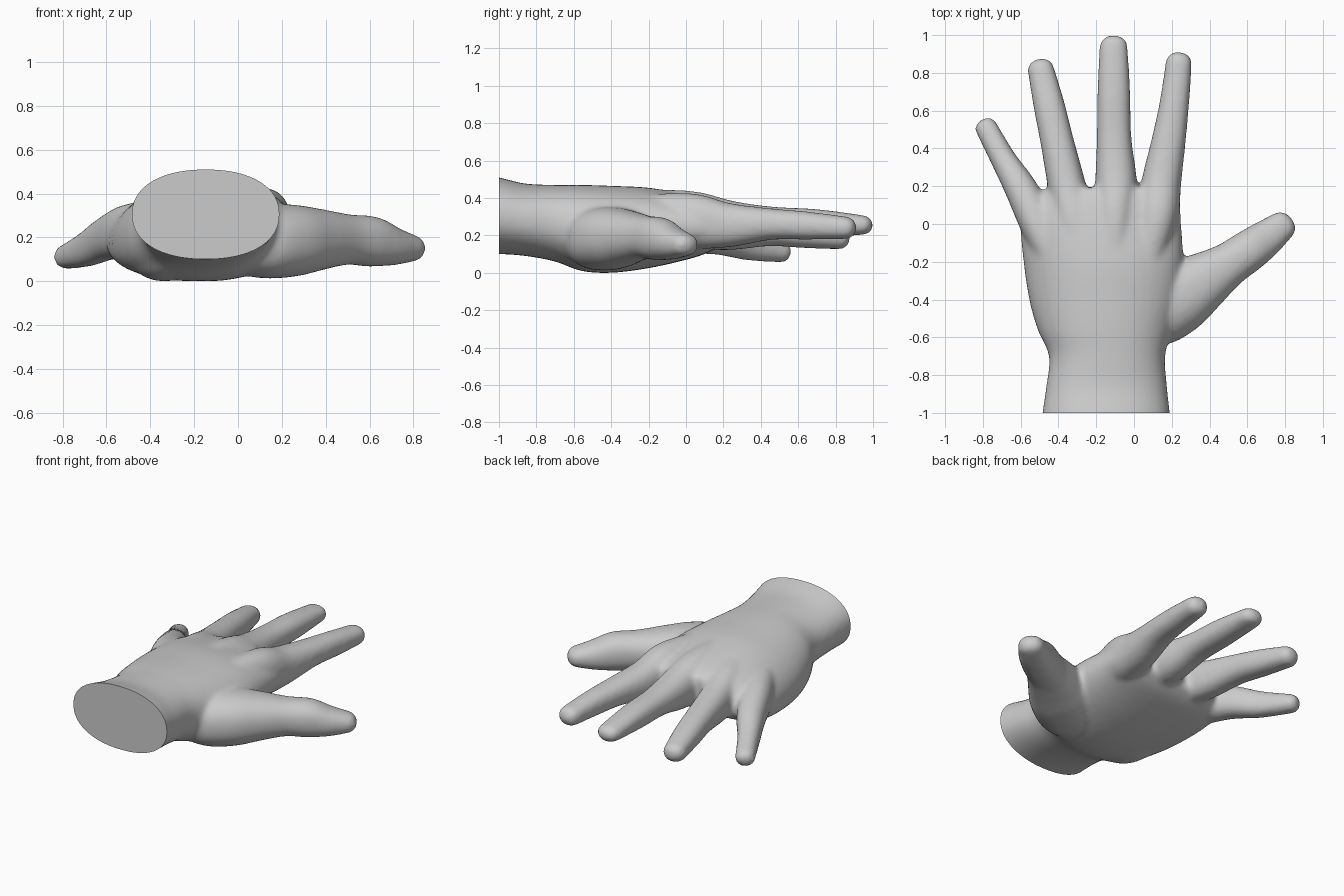
import bpy, bmesh, math
from mathutils import Vector

if "Cube" in bpy.data.objects:
    bpy.data.objects.remove(bpy.data.objects["Cube"])

SIDES = 40


def spline(rows, steps=6):
    """Catmull-Rom interpolation through rows of numbers."""
    out = []
    for i in range(len(rows) - 1):
        a, b = rows[max(i - 1, 0)], rows[i]
        c, d = rows[i + 1], rows[min(i + 2, len(rows) - 1)]
        for s in range(steps):
            t = s / steps
            out.append([0.5 * (2 * q + (r - p) * t + (2 * p - 5 * q + 4 * r - w) * t * t
                               + (3 * q - p - 3 * r + w) * t ** 3)
                        for p, q, r, w in zip(a, b, c, d)])
    out.append(list(rows[-1]))
    return out


def power(v, e):
    return math.copysign(abs(v) ** e, v)


def skin(bm, rings):
    """Bridge rings of points and close both ends."""
    loops = [[bm.verts.new(p) for p in ring] for ring in rings]
    for a, b in zip(loops, loops[1:]):
        for i in range(SIDES):
            j = (i + 1) % SIDES
            bm.faces.new((a[i], a[j], b[j], b[i]))
    bm.faces.new(loops[0][::-1])
    bm.faces.new(loops[-1])


def add_palm(bm, rows):
    """Rows: y, x left, x right, z low, z high, drop of the outer edge."""
    rings = []
    for y, x0, x1, z0, z1, drop in spline(rows):
        ring = []
        for i in range(SIDES):
            a = 2 * math.pi * i / SIDES
            u, v = power(math.cos(a), 0.9), power(math.sin(a), 0.9)
            z = (z0 + z1) / 2 + v * (z1 - z0) / 2 - drop * max(0, -u) ** 2
            ring.append(((x0 + x1) / 2 + u * (x1 - x0) / 2, y, z))
        rings.append(ring)
    skin(bm, rings)


def add_finger(bm, rows):
    """Rows: x, y, z, half width, half height. The end gets a blunt round tip."""
    pts = spline(rows)
    end, prev = pts[-1], pts[-2]
    step = (Vector(end[:3]) - Vector(prev[:3])).normalized()
    for t in (0.35, 0.65, 0.87, 0.97):
        k = math.sqrt(1 - t * t)
        pts.append(list(Vector(end[:3]) + step * end[3] * t * 0.75) + [end[3] * k, end[4] * k])
    rings = []
    for i, p in enumerate(pts):
        tan = (Vector(pts[min(i + 1, len(pts) - 1)][:3]) - Vector(pts[max(i - 1, 0)][:3])).normalized()
        side = tan.cross(Vector((0, 0, 1))).normalized()
        up = side.cross(tan)
        rings.append([Vector(p[:3])
                      + side * p[3] * power(math.cos(2 * math.pi * j / SIDES), 0.88)
                      + up * p[4] * power(math.sin(2 * math.pi * j / SIDES), 0.88)
                      for j in range(SIDES)])
    skin(bm, rings)


bm = bmesh.new()

# Wrist and palm, overshooting the wrist cut
add_palm(bm, [
    (-1.12, -0.50, 0.205, 0.11, 0.54, 0),
    (-1.00, -0.485, 0.19, 0.11, 0.52, 0),
    (-0.86, -0.465, 0.175, 0.10, 0.487, 0),
    (-0.70, -0.45, 0.165, 0.07, 0.48, 0.01),
    (-0.56, -0.51, 0.20, 0.02, 0.48, 0.03),
    (-0.40, -0.555, 0.24, 0.01, 0.475, 0.05),
    (-0.20, -0.585, 0.26, 0.035, 0.465, 0.07),
    (0.00, -0.60, 0.25, 0.08, 0.43, 0.07),
    (0.12, -0.56, 0.24, 0.12, 0.40, 0.06),
    (0.19, -0.46, 0.19, 0.17, 0.37, 0.05)])

# Heel pad on the outer side
add_finger(bm, [(-0.27, -0.62, 0.17, 0.11, 0.10), (-0.33, -0.48, 0.15, 0.15, 0.14),
                (-0.36, -0.28, 0.16, 0.15, 0.12), (-0.38, -0.10, 0.18, 0.12, 0.08)])

# Fingers, each starting inside the palm so that its knuckle shows
add_finger(bm, [(0.06, -0.25, 0.33, 0.07, 0.10), (0.12, 0.02, 0.29, 0.11, 0.145),
                (0.145, 0.22, 0.265, 0.105, 0.12), (0.185, 0.45, 0.27, 0.09, 0.085),
                (0.215, 0.65, 0.262, 0.078, 0.075), (0.238, 0.86, 0.25, 0.07, 0.06)])
add_finger(bm, [(-0.11, -0.25, 0.36, 0.07, 0.10), (-0.10, 0.02, 0.31, 0.10, 0.138),
                (-0.095, 0.22, 0.275, 0.11, 0.125), (-0.105, 0.45, 0.28, 0.092, 0.085),
                (-0.107, 0.70, 0.275, 0.087, 0.075), (-0.108, 0.945, 0.265, 0.075, 0.053)])
add_finger(bm, [(-0.25, -0.25, 0.34, 0.07, 0.10), (-0.31, 0.00, 0.29, 0.10, 0.13),
                (-0.355, 0.20, 0.25, 0.10, 0.12), (-0.41, 0.45, 0.24, 0.088, 0.088),
                (-0.45, 0.63, 0.22, 0.083, 0.078), (-0.495, 0.825, 0.195, 0.07, 0.06)])
add_finger(bm, [(-0.38, -0.28, 0.28, 0.08, 0.10), (-0.50, -0.02, 0.24, 0.095, 0.12),
                (-0.595, 0.18, 0.205, 0.087, 0.10), (-0.69, 0.34, 0.155, 0.068, 0.08),
                (-0.785, 0.515, 0.12, 0.06, 0.055)])

# Thumb with its fleshy base
add_finger(bm, [(-0.02, -0.56, 0.20, 0.12, 0.13), (0.10, -0.47, 0.19, 0.19, 0.165),
                (0.24, -0.385, 0.195, 0.19, 0.165), (0.37, -0.30, 0.20, 0.155, 0.14),
                (0.50, -0.215, 0.20, 0.118, 0.115), (0.61, -0.14, 0.19, 0.11, 0.115),
                (0.70, -0.075, 0.17, 0.098, 0.09), (0.79, -0.005, 0.16, 0.078, 0.062)])

bmesh.ops.recalc_face_normals(bm, faces=bm.faces)
mesh = bpy.data.meshes.new("hand")
bm.to_mesh(mesh)
bm.free()
hand = bpy.data.objects.new("hand", mesh)
bpy.context.collection.objects.link(hand)
bpy.context.view_layer.objects.active = hand
hand.select_set(True)

# Fuse the parts into one skin and soften the webs between the fingers
fuse = hand.modifiers.new("fuse", 'REMESH')
fuse.mode = 'VOXEL'
fuse.voxel_size = 0.014
soften = hand.modifiers.new("soften", 'SMOOTH')
soften.factor = 0.5
soften.iterations = 14
bpy.ops.object.modifier_apply(modifier="fuse")
bpy.ops.object.modifier_apply(modifier="soften")

# Flat cut through the wrist
bm = bmesh.new()
bm.from_mesh(mesh)
cut = bmesh.ops.bisect_plane(bm, geom=bm.verts[:] + bm.edges[:] + bm.faces[:],
                             plane_co=(0, -1, 0), plane_no=(0, -1, 0), clear_outer=True)
rim = [e for e in cut["geom_cut"] if isinstance(e, bmesh.types.BMEdge)]
bmesh.ops.edgeloop_fill(bm, edges=rim)
bmesh.ops.recalc_face_normals(bm, faces=bm.faces)
low = min(v.co.z for v in bm.verts)
bmesh.ops.translate(bm, verts=bm.verts, vec=(0, 0, -low))
bm.to_mesh(mesh)
bm.free()

skin_grey = bpy.data.materials.new("light grey")
skin_grey.diffuse_color = (0.6, 0.6, 0.6, 1)
skin_grey.use_nodes = True
skin_grey.node_tree.nodes["Principled BSDF"].inputs["Base Color"].default_value = skin_grey.diffuse_color
mesh.materials.clear()
mesh.materials.append(skin_grey)
bpy.ops.object.shade_smooth_by_angle(angle=math.radians(40))
